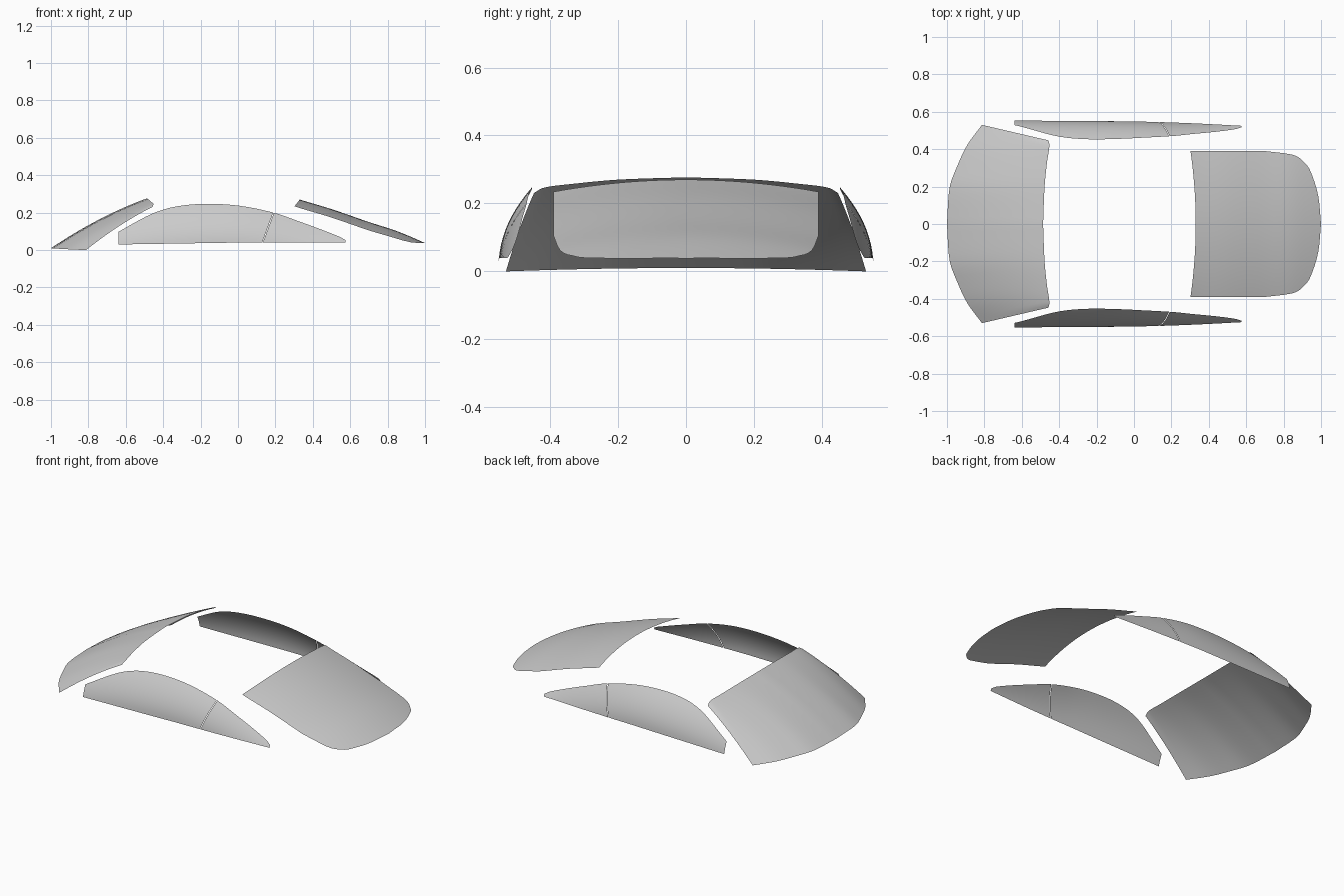
import bpy, math

if "Cube" in bpy.data.objects:
    bpy.data.objects.remove(bpy.data.objects["Cube"])


def curve(pts, x):
    """Smooth interpolation through a short list of (x, value) points."""
    n = len(pts)
    x = min(max(x, pts[0][0]), pts[-1][0])
    i = max(k for k in range(n - 1) if pts[k][0] <= x)

    def slope(k):
        a, b = pts[max(k - 1, 0)], pts[min(k + 1, n - 1)]
        return (b[1] - a[1]) / (b[0] - a[0])
    (x0, y0), (x1, y1) = pts[i], pts[i + 1]
    h = x1 - x0
    t = (x - x0) / h
    return ((2*t**3 - 3*t**2 + 1) * y0 + (t**3 - 2*t**2 + t) * h * slope(i)
            + (3*t**2 - 2*t**3) * y1 + (t**3 - t**2) * h * slope(i + 1))


def lerp(a, b, t):
    return a + (b - a) * t


def sheet(name, fn, nu, nv, flip=False):
    """Glass panel from a surface function fn(u, v), u and v in 0..1."""
    verts = [fn(i / nu, j / nv) for j in range(nv + 1) for i in range(nu + 1)]
    faces = []
    for j in range(nv):
        for i in range(nu):
            a = j * (nu + 1) + i
            f = (a, a + 1, a + nu + 2, a + nu + 1)
            faces.append(f[::-1] if flip else f)
    me = bpy.data.meshes.new(name)
    me.from_pydata(verts, [], faces)
    me.polygons.foreach_set("use_smooth", [True] * len(faces))
    me.update()
    ob = bpy.data.objects.new(name, me)
    bpy.context.collection.objects.link(ob)
    return ob


# Windshield: lofted from a bowed lower edge to a bowed roof edge
LOW_X = [(0, -1), (.2, -.985), (.305, -.947), (.42, -.893), (.53, -.813)]
TOP_X = [(0, -.486), (.2, -.478), (.33, -.465), (.42, -.452), (.447, -.457)]
TOP_Z = [(0, .277), (.2, .27), (.33, .258), (.42, .246), (.447, .231)]


def windshield(u, v):
    s = math.sin((u - .5) * math.pi)
    yb, yt = .53 * s, .447 * s
    x = lerp(curve(LOW_X, abs(yb)), curve(TOP_X, abs(yt)), v)
    z = lerp(.01 * (1 - s * s), curve(TOP_Z, abs(yt)), v)
    return x, lerp(yb, yt, v), z + .08 * v * (1 - v) * (1 - .35 * s * s)


sheet("windshield", windshield, 40, 14, flip=True)

# Rear window: sloping crowned surface trimmed to a rounded outline
REAR_X = [(0, 1), (.16, .983), (.29, .94), (.33, .91), (.372, .843), (.39, .70)]
REAR_Z = [(.3, .28), (.33, .27), (.5, .219), (.7, .15), (.84, .105), (.92, .073), (1, .038)]


def rear_window(u, v):
    s = math.sin((u - .5) * math.pi)
    y = .39 * s
    x = lerp(.33 - .028 * s * s, curve(REAR_X, abs(y)), v)
    return x, y, curve(REAR_Z, x) - .045 * s * s


sheet("rear_window", rear_window, 40, 16, flip=False).data.flip_normals()

# Side windows: front and rear panes with a narrow slanted gap, both sides
SIDE_TOP = [(-.64, .097), (-.5, .175), (-.42, .21), (-.32, .235), (-.18, .247),
            (0, .238), (.19, .2), (.33, .152), (.45, .108), (.56, .064), (.575, .053)]
SIDE_Y = [(-.64, .553), (0, .548), (.3, .539), (.575, .525)]


def side_pane(xb0, xb1, xt0, xt1, side):
    def fn(u, v):
        xb, xt = lerp(xb0, xb1, u), lerp(xt0, xt1, u)
        x = lerp(xb, xt, v)
        zb = min(.04, .03 + .016 * (xb + .64))
        z = lerp(zb, curve(SIDE_TOP, xt), v)
        t = z - zb
        d = (x + .1) / .5
        lean = .05 + (.15 if d < 0 else .3) * d * d
        y = curve(SIDE_Y, x) - lean * t - 1.95 * t * t
        return x, side * y, z
    return fn


for label, side in (("right", -1), ("left", 1)):
    sheet(f"{label}_front_side_window", side_pane(-.64, .129, -.64, .188, side), 28, 10, side > 0)
    sheet(f"{label}_rear_side_window", side_pane(.133, .575, .192, .575, side), 16, 10, side > 0)
